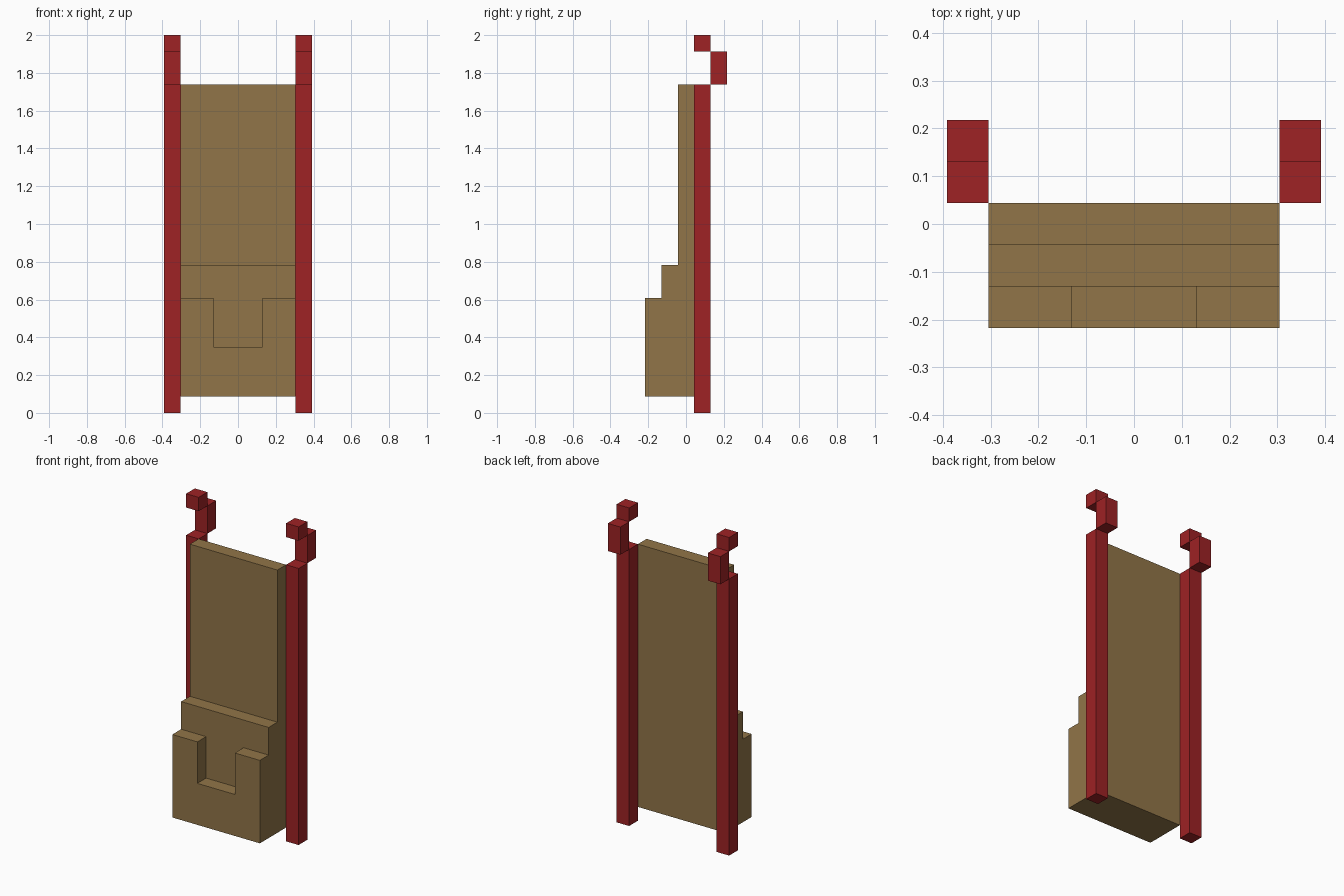
import bpy, bmesh
from mathutils import Vector

if "Cube" in bpy.data.objects:
    bpy.data.objects.remove(bpy.data.objects["Cube"])

U = 2 / 23  # the model sits on a grid of 23 steps in height


def material(name, rgb):
    m = bpy.data.materials.new(name)
    m.diffuse_color = (*rgb, 1)
    m.use_nodes = True
    m.node_tree.nodes["Principled BSDF"].inputs["Base Color"].default_value = m.diffuse_color
    return m


TAN = material("tan leather", (0.283, 0.178, 0.065))
RED = material("red strap", (0.342, 0.016, 0.018))


def prism(name, points, direction, mat):
    """Extrude a closed profile (grid steps) along a direction."""
    bm = bmesh.new()
    face = bm.faces.new([bm.verts.new(Vector(p) * U) for p in points])
    ext = bmesh.ops.extrude_face_region(bm, geom=[face])
    verts = [v for v in ext["geom"] if isinstance(v, bmesh.types.BMVert)]
    bmesh.ops.translate(bm, verts=verts, vec=Vector(direction) * U)
    bmesh.ops.recalc_face_normals(bm, faces=bm.faces)
    mesh = bpy.data.meshes.new(name)
    bm.to_mesh(mesh)
    bm.free()
    mesh.materials.append(mat)
    obj = bpy.data.objects.new(name, mesh)
    bpy.context.collection.objects.link(obj)
    return obj


def box(name, x, y, z, mat):
    pts = [(x[0], y[0], z[0]), (x[1], y[0], z[0]), (x[1], y[1], z[0]), (x[0], y[1], z[0])]
    return prism(name, pts, (0, 0, z[1] - z[0]), mat)


# Back panel with its thicker lower step
side = [(0.5, 1), (0.5, 20), (-0.5, 20), (-0.5, 9), (-1.5, 9), (-1.5, 1)]
prism("back_panel", [(-3.5, y, z) for y, z in side], (7, 0, 0), TAN)

# Front pocket with a square notch in its upper edge
front = [(-3.5, 1), (3.5, 1), (3.5, 7), (1.5, 7), (1.5, 4), (-1.5, 4), (-1.5, 7), (-3.5, 7)]
prism("front_pocket", [(x, -2.5, z) for x, z in front], (0, 1, 0), TAN)

# Side straps: long post, stepped-back loop, top tip
for label, x in (("left", (-4.5, -3.5)), ("right", (3.5, 4.5))):
    box(label + "_post", x, (0.5, 1.5), (0, 20), RED)
    box(label + "_loop", x, (1.5, 2.5), (20, 22), RED)
    box(label + "_tip", x, (0.5, 1.5), (22, 23), RED)
